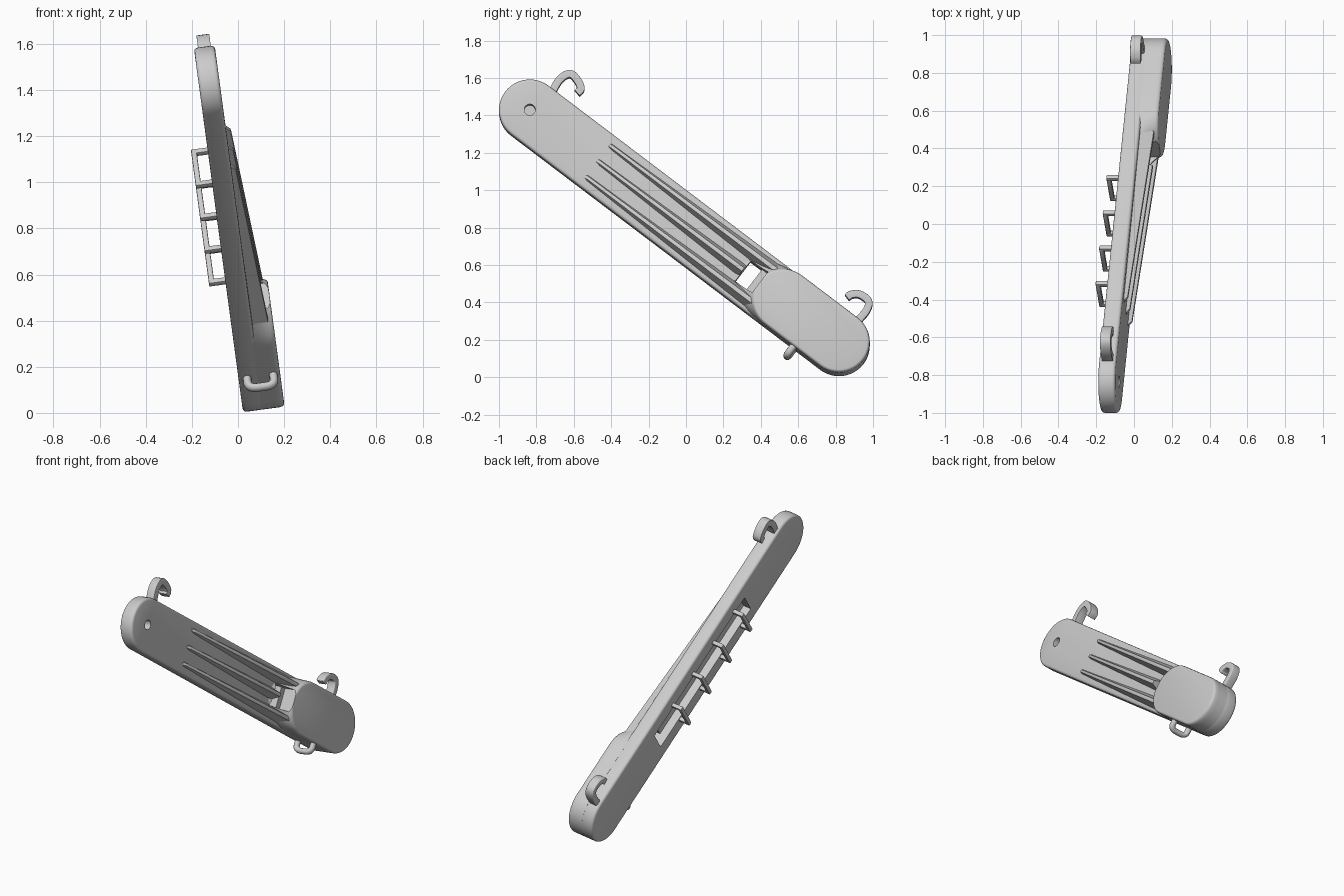
import bpy, bmesh, math
from mathutils import Matrix, Vector

if "Cube" in bpy.data.objects:
    bpy.data.objects.remove(bpy.data.objects["Cube"])

grey = bpy.data.materials.new("light_grey")
grey.use_nodes = True
grey.diffuse_color = (0.6, 0.6, 0.6, 1)
grey.node_tree.nodes["Principled BSDF"].inputs["Base Color"].default_value = (0.6, 0.6, 0.6, 1)

# Working frame: s runs along the arm, t across it, h through its thickness
LENGTH, R = 2.08, 0.165
BACK, FACE, PAD = 0.022, 0.113, 0.204
slope = math.atan2(1.263, 1.653)
tilt = math.atan(0.135)
across_plane = Matrix(((0, 0, 1), (1, 0, 0), (0, 1, 0))).to_4x4()
FRAME = (Matrix.Rotation(-tilt, 4, 'Y') @ Matrix.Translation((0, -0.835, 1.428))
         @ Matrix.Rotation(-slope, 4, 'X') @ across_plane)


def apply(obj, kind, **settings):
    mod = obj.modifiers.new(kind.title(), kind)
    for key, value in settings.items():
        setattr(mod, key, value)
    bpy.context.view_layer.objects.active = obj
    bpy.ops.object.modifier_apply(modifier=mod.name)


def finish(name, bm, bevel=0.0, segments=3):
    bmesh.ops.recalc_face_normals(bm, faces=bm.faces)
    bm.transform(FRAME)
    mesh = bpy.data.meshes.new(name)
    bm.to_mesh(mesh)
    bm.free()
    mesh.materials.append(grey)
    obj = bpy.data.objects.new(name, mesh)
    bpy.context.collection.objects.link(obj)
    if bevel:
        apply(obj, 'BEVEL', width=bevel, segments=segments,
              limit_method='ANGLE', angle_limit=math.radians(40))
    return obj


def smooth(obj):
    bpy.ops.object.select_all(action='DESELECT')
    obj.select_set(True)
    bpy.context.view_layer.objects.active = obj
    bpy.ops.object.shade_smooth_by_angle(angle=math.radians(35))


def loft(name, rings, bevel=0.0):
    bm = bmesh.new()
    loops = [[bm.verts.new(p) for p in ring] for ring in rings]
    n = len(loops[0])
    for a, b in zip(loops, loops[1:]):
        for i in range(n):
            j = (i + 1) % n
            bm.faces.new((a[i], a[j], b[j], b[i]))
    bm.faces.new(loops[0])
    bm.faces.new(loops[-1])
    return finish(name, bm, bevel)


def add_box(bm, low, high):
    low, high = Vector(low), Vector(high)
    size = high - low
    bmesh.ops.create_cube(bm, size=1, matrix=Matrix.Translation((low + high) / 2)
                          @ Matrix.Diagonal((*size, 1)))


def box(name, low, high):
    bm = bmesh.new()
    add_box(bm, low, high)
    return finish(name, bm)


def cut(obj, cutters):
    for c in cutters:
        apply(obj, 'BOOLEAN', operation='DIFFERENCE', object=c, solver='EXACT')


def stadium(start, end, reach, r, h, n=24):
    # Rounded slot outline; reach stretches the end nearest the start
    arc = [math.pi * (i / n - 0.5) for i in range(n + 1)]
    right = [(end + r * math.cos(a), r * math.sin(a), h) for a in arc]
    left = [(start - reach * math.cos(a), -r * math.sin(a), h) for a in arc]
    return right + left


# Cutters: back channel, through window, front pocket, pivot hole
channel = box("channel_cutter", (0.47, -0.07, -0.1), (1.51, 0.07, 0.075))
window = box("window_cutter", (1.435, -0.07, -0.1), (1.51, 0.07, 0.3))
pocket = box("pocket_cutter", (1.435, -0.07, 0.07), (1.55, 0.07, 0.3))
hole_bm = bmesh.new()
bmesh.ops.create_cone(hole_bm, cap_ends=True, segments=24, radius1=0.03, radius2=0.03,
                      depth=0.1, matrix=Matrix.Translation((0, 0, FACE)))
hole = finish("hole_cutter", hole_bm)

# Long flat arm
arm = loft("arm", [stadium(0, LENGTH, R, R, h) for h in (BACK, FACE)], 0.016)
cut(arm, (channel, window, pocket, hole))
smooth(arm)

# Thick end pad with a flared skirt towards the ribs
levels = [(0.1, 0.33, 0), (0.125, 0.28, 0), (0.145, 0.235, 0), (0.165, 0.2, 0),
          (0.185, 0.175, 0), (0.196, 0.168, 0.003), (0.202, 0.162, 0.008), (PAD, 0.153, 0.015)]
pad = loft("end_pad", [stadium(1.707, LENGTH, reach, R - inset, h) for h, reach, inset in levels])
cut(pad, (window, pocket))
smooth(pad)

# Three tapering ribs that climb to the pad
START, STOP = 0.455, 1.66
for label, t, end in (("upper", 0.106, STOP), ("middle", 0, 1.435), ("lower", -0.106, STOP)):
    rings = []
    for s in (START, START + 0.025, end):
        k = (s - START) / (STOP - START)
        top = FACE + 0.004 if s == START else 0.133 + 0.055 * k
        base = 0.016 + 0.028 * k
        crest = 0.008 + 0.004 * k
        rings.append([(s, t - base, FACE - 0.01), (s, t + base, FACE - 0.01),
                      (s, t + crest, top - 0.003), (s, t, top), (s, t - crest, top - 0.003)])
    smooth(loft(label + "_rib", rings))

# Four square guide loops over the back channel
for i in range(4):
    s = 0.585 + 0.235 * i
    bm = bmesh.new()
    add_box(bm, (s - 0.013, -0.1, -0.05), (s + 0.013, 0.1, -0.026))
    for side in (-1, 1):
        add_box(bm, (s - 0.013, side * 0.088 - 0.012, -0.05),
                (s + 0.013, side * 0.088 + 0.012, BACK + 0.01))
    smooth(finish("guide_loop_%d" % (i + 1), bm, 0.005, 2))


def spline_points(points, steps=5):
    # Smooth path through a few control points
    p = [Vector(q) for q in points]
    p = [2 * p[0] - p[1]] + p + [2 * p[-1] - p[-2]]
    out = []
    for a, b, c, d in zip(p, p[1:], p[2:], p[3:]):
        for i in range(steps):
            x = i / steps
            out.append(0.5 * (2 * b + (c - a) * x + (2 * a - 5 * b + 4 * c - d) * x * x
                              + (3 * b - a - 3 * c + d) * x ** 3))
    return out + [p[-2]]


def hook(name, side_path):
    # Curled strap swept along a path given in side elevation (y, z)
    inverse = FRAME.inverted()
    x_of = lambda z: 0.0676 - 0.135 * z
    path = [inverse @ Vector((x_of(z), y, z)) for y, z in side_path]
    pts = spline_points([(p.x, p.y) for p in path])
    rings = []
    for i, p in enumerate(pts):
        d = (pts[min(i + 1, len(pts) - 1)] - pts[max(i - 1, 0)]).normalized()
        n = Vector((-d.y, d.x)) * 0.02
        a, b = p + n, p - n
        rings.append([(a.x, a.y, 0.04), (b.x, b.y, 0.04), (b.x, b.y, 0.096), (a.x, a.y, 0.096)])
    smooth(loft(name, rings, 0.007))


hook("upper_hook", [(-0.72, 1.515), (-0.675, 1.59), (-0.62, 1.62), (-0.58, 1.585), (-0.562, 1.54), (-0.582, 1.517)])
hook("lower_hook", [(0.91, 0.29), (0.965, 0.355), (0.975, 0.405), (0.93, 0.44), (0.885, 0.44), (0.86, 0.424)])

# Round wire loop under the pad
path = spline_points([(-0.15, 0.06), (-0.2, 0.06), (-0.219, 0.08), (-0.222, 0.118),
                      (-0.219, 0.155), (-0.2, 0.173), (-0.15, 0.173)], 4)
rings = []
for i, p in enumerate(path):
    d = (path[min(i + 1, len(path) - 1)] - path[max(i - 1, 0)]).normalized()
    ring = []
    for k in range(12):
        a = k * math.tau / 12
        c = 0.018 * math.cos(a)
        ring.append((1.9 + 0.02 * math.sin(a), p.x - d.y * c, p.y + d.x * c))
    rings.append(ring)
smooth(loft("wire_loop", rings))

for c in (channel, window, pocket, hole):
    bpy.data.objects.remove(c)
